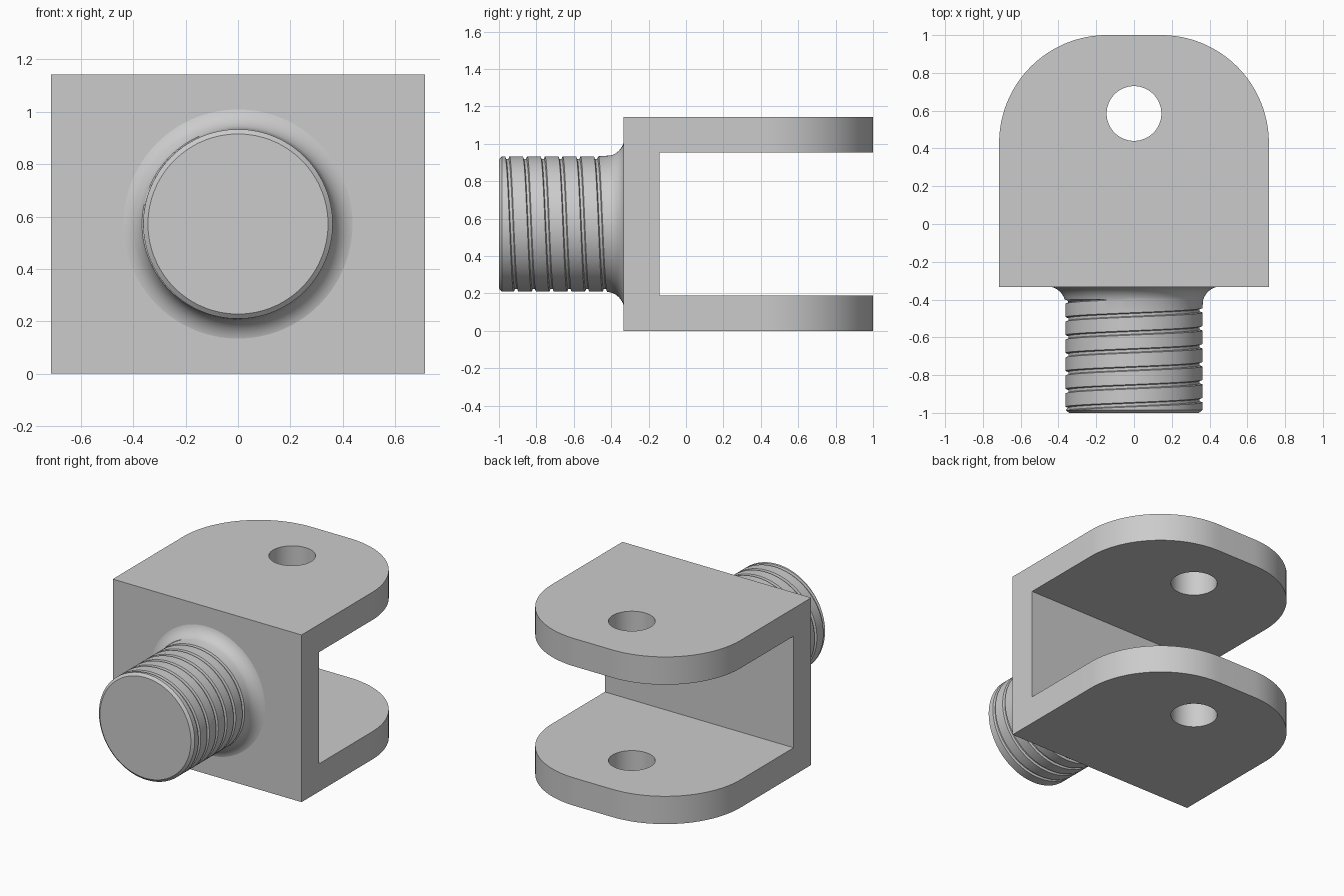
import bpy, bmesh, math
from mathutils import Vector

cube = bpy.data.objects.get("Cube")
if cube:
    bpy.data.objects.remove(cube, do_unlink=True)

HALF_W, HEIGHT = 0.714, 1.143
Y_FACE, Y_END = -0.333, 1.0
WALL = 0.19
MID_Z = HEIGHT / 2

steel = bpy.data.materials.new("grey steel")
steel.use_nodes = True
GREY = (0.6, 0.6, 0.6, 1)
steel.diffuse_color = GREY
steel.node_tree.nodes["Principled BSDF"].inputs["Base Color"].default_value = GREY


def add_object(name, bm):
    bmesh.ops.recalc_face_normals(bm, faces=bm.faces)
    mesh = bpy.data.meshes.new(name)
    bm.to_mesh(mesh)
    bm.free()
    obj = bpy.data.objects.new(name, mesh)
    bpy.context.collection.objects.link(obj)
    mesh.materials.append(steel)
    return obj


def prism(name, outline, z0, z1):
    """Extrude a plan outline between two heights."""
    bm = bmesh.new()
    face = bm.faces.new([bm.verts.new((x, y, z0)) for x, y in outline])
    new = bmesh.ops.extrude_face_region(bm, geom=[face])["geom"]
    verts = [v for v in new if isinstance(v, bmesh.types.BMVert)]
    bmesh.ops.translate(bm, verts=verts, vec=(0, 0, z1 - z0))
    return add_object(name, bm)


def arc(cx, cy, r, a0, a1, n):
    angles = [math.radians(a0 + (a1 - a0) * i / n) for i in range(n + 1)]
    return [(cx + r * math.cos(a), cy + r * math.sin(a)) for a in angles]


def activate(obj):
    bpy.ops.object.select_all(action='DESELECT')
    obj.select_set(True)
    bpy.context.view_layer.objects.active = obj


def cut(obj, cutter):
    cutter.hide_render = True
    mod = obj.modifiers.new("cut", 'BOOLEAN')
    mod.operation, mod.solver, mod.object = 'DIFFERENCE', 'EXACT', cutter
    activate(obj)
    bpy.ops.object.modifier_apply(modifier=mod.name)
    bpy.data.objects.remove(cutter, do_unlink=True)


# Fork: rounded block with a slot between two ears and a pin hole through both
R = 0.571
right_corner = arc(HALF_W - R, Y_END - R, R, 0, 90, 32)
left_corner = [(-x, y) for x, y in reversed(right_corner)]
fork = prism("fork", [(-HALF_W, Y_FACE), (HALF_W, Y_FACE)] + right_corner + left_corner,
             0, HEIGHT)
slot = [(-1, Y_FACE + WALL), (1, Y_FACE + WALL), (1, 1.2), (-1, 1.2)]
cut(fork, prism("slot_cutter", slot, WALL, HEIGHT - WALL))
cut(fork, prism("pin_hole_cutter", arc(0, 0.585, 0.145, 0, 354, 59), -0.1, HEIGHT + 0.1))

# Shank: turned body with a helical groove and a concave fillet at the fork
RADIUS, FILLET = 0.362, 0.1
PITCH, DEPTH = 0.095, 0.014
Y_TIP, Y_START, Y_STOP = -1.0, -0.985, -0.4
SEGMENTS = 120


def body_radius(y):
    d = max(0, y - (Y_FACE - FILLET + 0.003))
    return RADIUS + FILLET - math.sqrt(FILLET ** 2 - d ** 2)


def shank_profile(turn):
    """Points (y, radius) along the shank at one angle, given as a part turn."""
    points = [(Y_TIP, 0.344), (Y_START, RADIUS)]
    for m in range(-7, 3):
        centre = -0.481 + PITCH * (m + turn)
        for dy, depth in ((-0.012, 0), (-0.007, DEPTH), (0.007, DEPTH), (0.012, 0)):
            y = min(max(centre + dy, Y_START), Y_STOP)
            inside = Y_START < y < Y_STOP
            points.append((y, body_radius(y) - (depth if inside else 0)))
    for i in range(9):
        y = Y_STOP + (Y_FACE - Y_STOP) * math.sin(math.pi / 2 * i / 8)
        points.append((y, body_radius(y)))
    points.append((Y_FACE + 0.03, body_radius(Y_FACE)))
    return points


bm = bmesh.new()
columns = []
for j in range(SEGMENTS + 1):
    turn = j / SEGMENTS
    a = math.tau * turn
    columns.append([bm.verts.new((r * math.sin(a), y, MID_Z + r * math.cos(a)))
                    for y, r in shank_profile(turn)])
for left, right in zip(columns, columns[1:]):
    for k in range(len(left) - 1):
        bm.faces.new((left[k], right[k], right[k + 1], left[k + 1]))
for k in (0, -1):
    bm.faces.new([col[k] for col in columns[:-1]])
bmesh.ops.remove_doubles(bm, verts=bm.verts, dist=0.0001)
shank = add_object("threaded_shank", bm)

for obj in (fork, shank):
    activate(obj)
    bpy.ops.object.shade_smooth_by_angle(angle=math.radians(30))
